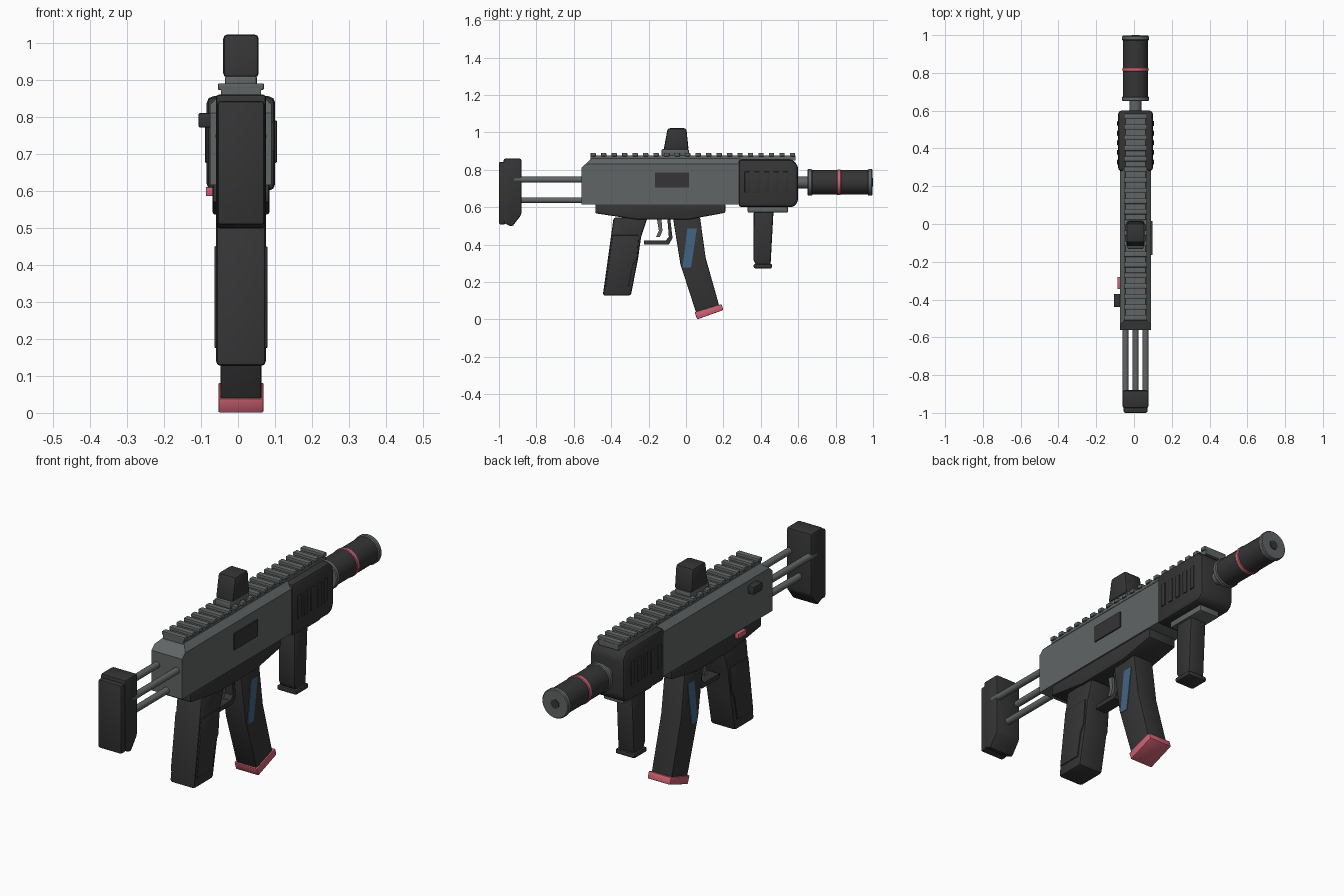
import bpy, bmesh, math
from mathutils import Matrix, Vector

if "Cube" in bpy.data.objects:
    bpy.data.objects.remove(bpy.data.objects["Cube"])

CX = 0.008  # centre line of the body


def material(name, rgb):
    m = bpy.data.materials.new(name)
    m.diffuse_color = (*rgb, 1)
    m.use_nodes = True
    m.node_tree.nodes["Principled BSDF"].inputs["Base Color"].default_value = m.diffuse_color
    return m


DARK = material("dark_polymer", (0.035, 0.035, 0.036))
GREY = material("grey_metal", (0.12, 0.13, 0.13))
PINK = material("pink_accent", (0.62, 0.12, 0.17))
BLUE = material("blue_window", (0.055, 0.13, 0.23))


def finish(name, bm, mat):
    bmesh.ops.recalc_face_normals(bm, faces=bm.faces)
    me = bpy.data.meshes.new(name)
    bm.to_mesh(me)
    bm.free()
    me.materials.append(mat)
    ob = bpy.data.objects.new(name, me)
    bpy.context.collection.objects.link(ob)
    return ob


def prism(name, pts, half, mat, bevel=0.0, x=CX, seg=2, pick=None):
    """Side profile of (y, z) points, extruded to x +- half, edges bevelled."""
    bm = bmesh.new()
    left = [bm.verts.new((x - half, y, z)) for y, z in pts]
    right = [bm.verts.new((x + half, y, z)) for y, z in pts]
    bm.faces.new(left)
    bm.faces.new(right[::-1])
    n = len(pts)
    for i in range(n):
        j = (i + 1) % n
        bm.faces.new((left[i], right[i], right[j], left[j]))
    bmesh.ops.recalc_face_normals(bm, faces=bm.faces)
    if bevel:
        edges = [e for e in bm.edges if e.calc_face_angle(0) > 0.5
                 and (pick is None or pick(e))]
        bmesh.ops.bevel(bm, geom=edges, offset=bevel, segments=seg,
                        profile=0.5, affect='EDGES', clamp_overlap=True)
    return finish(name, bm, mat)


def box(name, y0, y1, z0, z1, half, mat, bevel=0.0, x=CX):
    return prism(name, [(y0, z0), (y1, z0), (y1, z1), (y0, z1)], half, mat, bevel, x)


def tube(name, y0, y1, r, mat, z=0.733, x=CX, sides=32, bevel=0.0):
    bm = bmesh.new()
    bmesh.ops.create_cone(bm, cap_ends=True, segments=sides, radius1=r, radius2=r,
                          depth=y1 - y0,
                          matrix=Matrix.Translation(Vector((x, (y0 + y1) / 2, z)))
                          @ Matrix.Rotation(math.pi / 2, 4, 'X'))
    if bevel:
        rim = [e for e in bm.edges if e.calc_face_angle(0) > 1]
        bmesh.ops.bevel(bm, geom=rim, offset=bevel, segments=1, affect='EDGES')
    return finish(name, bm, mat)


# Upper receiver, chamfered along its top corners
prism("upper_receiver", [(-0.56, 0.615), (0.29, 0.615), (0.29, 0.86), (-0.505, 0.86), (-0.56, 0.81)],
      0.083, GREY, 0.028, seg=1,
      pick=lambda e: all(v.co.z > 0.85 for v in e.verts) and abs(e.verts[0].co.x - e.verts[1].co.x) < 0.01)
prism("lower_receiver", [(-0.485, 0.62), (-0.485, 0.567), (-0.27, 0.535), (0.02, 0.535),
                         (0.21, 0.57), (0.21, 0.62)], 0.077, DARK, 0.008)
box("ejection_port", -0.165, 0.015, 0.705, 0.785, 0.004, DARK, x=CX + 0.085)
box("charging_handle", -0.44, -0.37, 0.77, 0.81, 0.018, DARK, 0.006, x=-0.089)
box("selector", -0.345, -0.28, 0.585, 0.61, 0.01, PINK, 0.003, x=-0.077)

# Handguard with five raised ribs on each side
prism("handguard", [(0.28, 0.60), (0.575, 0.60), (0.6, 0.63), (0.6, 0.82), (0.57, 0.855), (0.28, 0.855)],
      0.0925, DARK, 0.018)
for i in range(5):
    y = 0.328 + i * 0.051
    box(f"handguard_rib_{i + 1}", y - 0.014, y + 0.014, 0.675, 0.79, 0.097, DARK, 0.003)

# Top rail
box("rail_base", -0.51, 0.585, 0.85, 0.877, 0.054, GREY)
for i in range(20):
    y = -0.496 + i * 0.0561
    box(f"rail_tooth_{i + 1}", y - 0.014, y + 0.014, 0.872, 0.89, 0.062, GREY, 0.003)

# Sight
box("sight_base", -0.13, 0.015, 0.875, 0.91, 0.043, GREY, 0.006)
prism("sight_body", [(-0.12, 0.905), (0.014, 0.905), (0.002, 1.022), (-0.098, 1.022)],
      0.048, DARK, 0.012)

# Barrel and suppressor
tube("barrel", 0.58, 0.66, 0.032, GREY)
tube("suppressor", 0.655, 0.99, 0.066, DARK)
tube("suppressor_rear_ring", 0.65, 0.675, 0.071, GREY, bevel=0.004)
tube("suppressor_front_ring", 0.972, 0.997, 0.071, GREY, bevel=0.004)
tube("suppressor_band", 0.808, 0.828, 0.069, PINK, bevel=0.003)
tube("muzzle_hole", 0.99, 1.0, 0.022, DARK)

# Stock: two upper rods, one lower rod, shoulder pad
for label, dx, z in (("left", -0.053, 0.747), ("right", 0.053, 0.747), ("lower", 0, 0.637)):
    tube(f"stock_rod_{label}", -0.92, -0.54, 0.016, GREY, z, CX + dx, 16)
prism("stock_body", [(-0.975, 0.86), (-0.88, 0.86), (-0.88, 0.56), (-0.93, 0.495), (-0.975, 0.515)],
      0.068, DARK, 0.01)
box("shoulder_pad", -1.0, -0.965, 0.508, 0.842, 0.063, DARK, 0.008)

# Pistol grip with raised side panels
prism("pistol_grip", [(-0.387, 0.545), (-0.205, 0.545), (-0.24, 0.44), (-0.257, 0.32),
                      (-0.295, 0.127), (-0.445, 0.127)], 0.067, DARK, 0.012)
prism("grip_panel", [(-0.392, 0.45), (-0.252, 0.45), (-0.262, 0.33), (-0.285, 0.29),
                     (-0.307, 0.175), (-0.43, 0.175)], 0.072, DARK, 0.004)

# Trigger and guard
prism("trigger", [(-0.157, 0.545), (-0.132, 0.545), (-0.126, 0.475), (-0.14, 0.44),
                  (-0.16, 0.44), (-0.145, 0.475)], 0.014, GREY)
prism("trigger_guard", [(-0.1, 0.545), (-0.085, 0.545), (-0.072, 0.435), (-0.092, 0.4), (-0.225, 0.4),
                        (-0.225, 0.422), (-0.108, 0.422), (-0.092, 0.442)], 0.03, DARK)

# Magazine, window and base plate
prism("magazine", [(-0.07, 0.545), (0.075, 0.545), (0.105, 0.33), (0.177, 0.075),
                   (0.055, 0.033), (-0.03, 0.295)], 0.055, DARK, 0.006)
prism("magazine_window", [(0.007, 0.487), (0.058, 0.487), (0.027, 0.278), (-0.018, 0.278)],
      0.058, BLUE)
prism("magazine_base", [(0.046, 0.038), (0.19, 0.082), (0.2, 0.05), (0.06, 0.0)],
      0.061, PINK, 0.004)

# Foregrip
box("foregrip_mount", 0.33, 0.545, 0.572, 0.605, 0.054, GREY, 0.004)
prism("foregrip", [(0.362, 0.58), (0.468, 0.58), (0.452, 0.29), (0.374, 0.29), (0.36, 0.32)],
      0.045, DARK, 0.012)
box("foregrip_cap", 0.362, 0.46, 0.273, 0.296, 0.052, DARK, 0.007)

# Smooth rounded edges, keep hard ones
for ob in bpy.context.collection.objects:
    ob.select_set(True)
    bpy.context.view_layer.objects.active = ob
bpy.ops.object.shade_smooth_by_angle(angle=math.radians(35))
